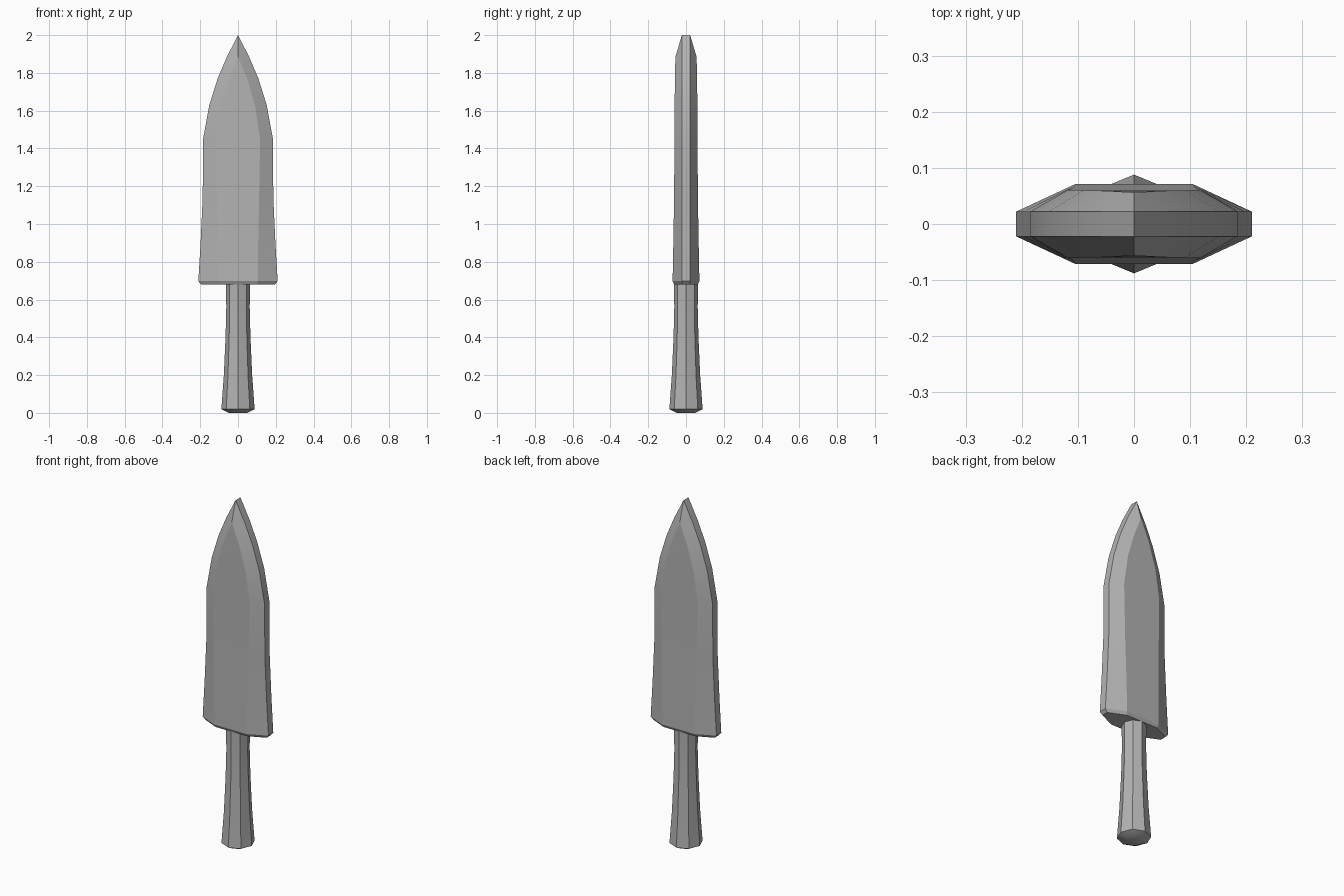
import bpy, bmesh
from math import cos, sin, pi, radians

if "Cube" in bpy.data.objects:
    bpy.data.objects.remove(bpy.data.objects["Cube"])

# Mid-grey surface shared by both parts
grey = bpy.data.materials.new("grey")
grey.diffuse_color = (0.45, 0.45, 0.45, 1)
grey.use_nodes = True
grey.node_tree.nodes["Principled BSDF"].inputs["Base Color"].default_value = grey.diffuse_color


def loft(name, rings, smooth_angle):
    """Skin a stack of equal-sized vertex rings, capping both ends."""
    bm = bmesh.new()
    loops = [[bm.verts.new(p) for p in ring] for ring in rings]
    for lo, hi in zip(loops, loops[1:]):
        n = len(lo)
        for i in range(n):
            j = (i + 1) % n
            bm.faces.new((lo[i], lo[j], hi[j], hi[i]))
    bm.faces.new(loops[0][::-1])
    bm.faces.new(loops[-1])
    bmesh.ops.remove_doubles(bm, verts=bm.verts, dist=0.0005)
    bmesh.ops.recalc_face_normals(bm, faces=bm.faces)
    mesh = bpy.data.meshes.new(name)
    bm.to_mesh(mesh)
    bm.free()
    mesh.materials.append(grey)
    obj = bpy.data.objects.new(name, mesh)
    bpy.context.collection.objects.link(obj)
    bpy.ops.object.select_all(action='DESELECT')
    obj.select_set(True)
    bpy.context.view_layer.objects.active = obj
    bpy.ops.object.shade_smooth_by_angle(angle=radians(smooth_angle))
    return obj


def blade_ring(z, w, a, d, e):
    """Bevelled section: edge half-width w, flat half-width a, half-depth d, edge half-depth e."""
    half = [(w, -e), (w, e), (a, d), (-a, d)]
    return [(x, y, z) for x, y in half + [(-x, -y) for x, y in half]]


def round_ring(z, r, sides=8):
    return [(r * cos(2 * pi * i / sides), r * sin(2 * pi * i / sides), z) for i in range(sides)]


# Blade: bevelled heel, slight waist, curved sides meeting at a vertical tip edge
blade = [(0.68, 0.195, 0.100, 0.062, 0.019),
         (0.697, 0.210, 0.105, 0.071, 0.022),
         (0.90, 0.198, 0.107, 0.067, 0.022),
         (1.14, 0.187, 0.112, 0.063, 0.022),
         (1.45, 0.185, 0.117, 0.061, 0.022),
         (1.63, 0.152, 0.090, 0.060, 0.022),
         (1.77, 0.108, 0.048, 0.059, 0.022),
         (1.885, 0.059, 0.0, 0.056, 0.022),
         (2.0, 0.0, 0.0, 0.022, 0.022)]
loft("blade", [blade_ring(*s) for s in blade], 20)

# Handle: eight-sided grip flaring toward a shallow-domed butt
handle = [(0.0, 0.048), (0.02, 0.088), (0.20, 0.075), (0.40, 0.066),
          (0.56, 0.062), (0.685, 0.064)]
loft("handle", [round_ring(z, r) for z, r in handle], 32)
